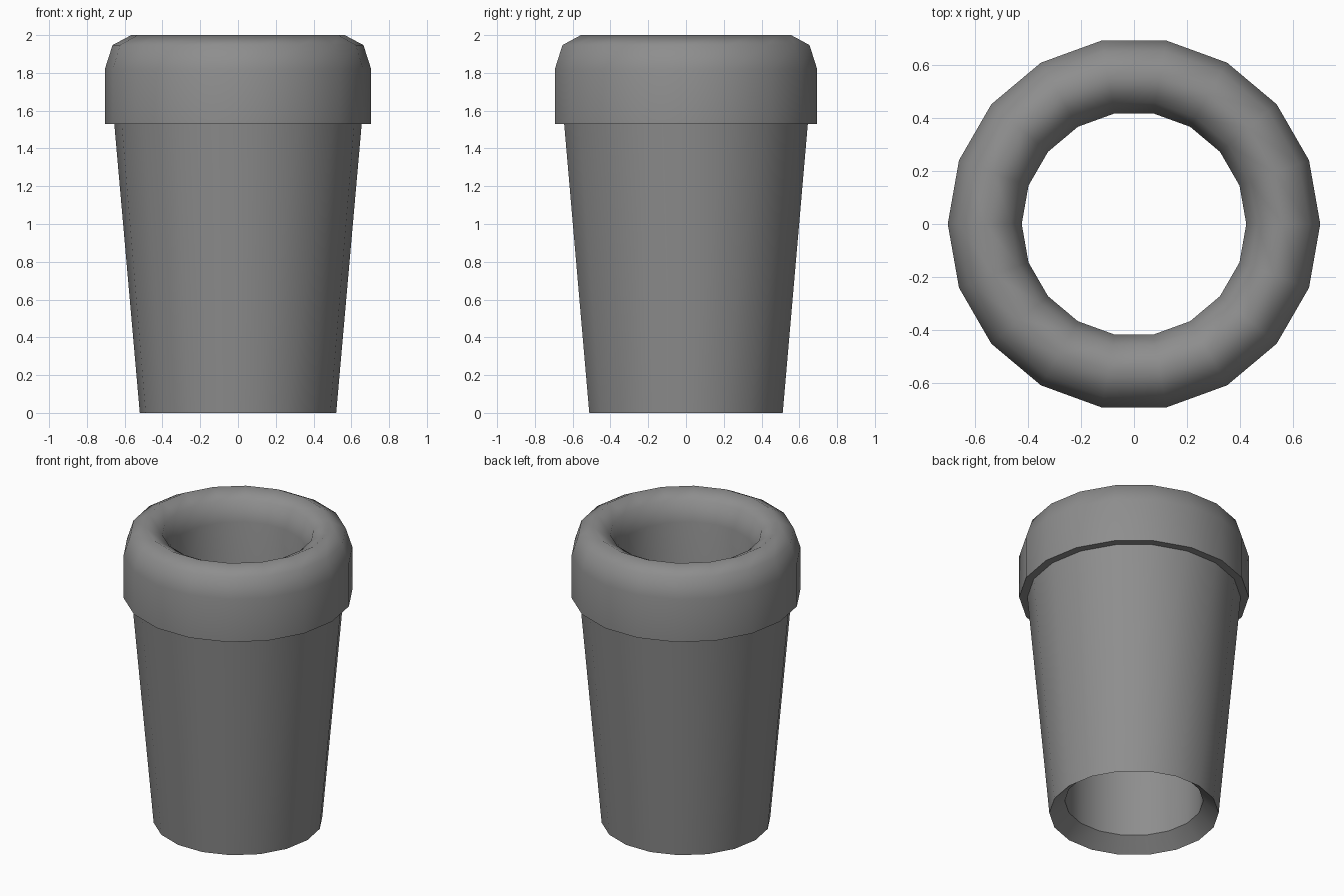
import bpy, bmesh, math

cube = bpy.data.objects.get("Cube")
if cube:
    bpy.data.objects.remove(cube, do_unlink=True)

SIDES = 18

grey = bpy.data.materials.new("plain_grey")
grey.use_nodes = True
colour = (0.27, 0.27, 0.27, 1)
grey.diffuse_color = colour
grey.node_tree.nodes["Principled BSDF"].inputs["Base Color"].default_value = colour


def lathe(name, profile):
    """Turn a list of (radius, height) points around the z axis."""
    bm = bmesh.new()
    rings = []
    for r, z in profile:
        angles = [math.tau * i / SIDES for i in range(SIDES)]
        rings.append([bm.verts.new((r * math.cos(a), r * math.sin(a), z)) for a in angles])
    for low, high in zip(rings, rings[1:]):
        for i in range(SIDES):
            j = (i + 1) % SIDES
            bm.faces.new((low[i], low[j], high[j], high[i]))
    mesh = bpy.data.meshes.new(name)
    bm.to_mesh(mesh)
    bm.free()
    mesh.materials.append(grey)
    obj = bpy.data.objects.new(name, mesh)
    bpy.context.collection.objects.link(obj)
    bpy.ops.object.select_all(action="DESELECT")
    obj.select_set(True)
    bpy.context.view_layer.objects.active = obj
    bpy.ops.object.shade_smooth_by_angle(angle=math.radians(60))
    return obj


BORE, FOOT, NECK, RIM = 0.425, 0.52, 0.655, 0.705
FOOT_TOP, COLLAR_BASE, CURVE_BASE, TOP = 0.085, 1.53, 1.82, 2.0

# Tapered outer wall with its sloping foot edge
lathe("tapered_wall", [(BORE, FOOT_TOP), (FOOT, 0), (NECK, COLLAR_BASE)])

# Collar with a rounded lip, running down into the straight bore
middle, half = (RIM + BORE) / 2, (RIM - BORE) / 2
lip = [(middle + half * math.cos(k * math.pi / 4),
        CURVE_BASE + (TOP - CURVE_BASE) * math.sin(k * math.pi / 4)) for k in range(5)]
lathe("collar_and_bore", [(NECK, COLLAR_BASE), (RIM, COLLAR_BASE)] + lip + [(BORE, FOOT_TOP)])
